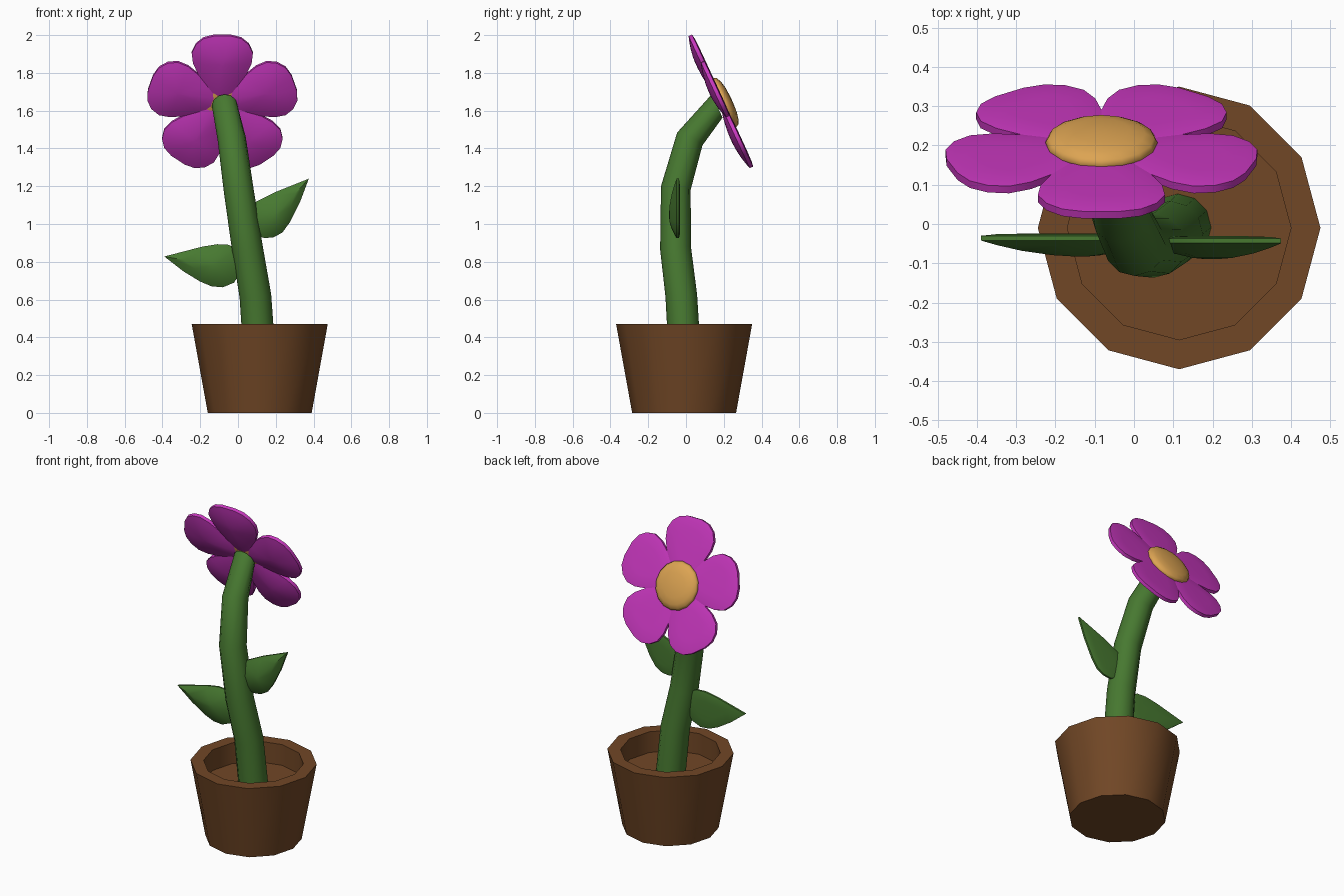
import bpy, bmesh, math
from mathutils import Vector

if "Cube" in bpy.data.objects:
    bpy.data.objects.remove(bpy.data.objects["Cube"])


def material(name, rgb):
    m = bpy.data.materials.new(name)
    m.diffuse_color = (*rgb, 1)
    m.use_nodes = True
    m.node_tree.nodes["Principled BSDF"].inputs["Base Color"].default_value = m.diffuse_color
    return m


BROWN = material("terracotta brown", (0.165, 0.063, 0.019))
GREEN = material("leaf green", (0.063, 0.190, 0.030))
PURPLE = material("petal magenta", (0.570, 0.038, 0.510))
GOLD = material("centre gold", (0.720, 0.370, 0.085))


def skin(name, rings, mat, angle=40, cap_start=True):
    """Join rings of equal point count with quads and cap the ends."""
    bm = bmesh.new()
    vs = [[bm.verts.new(p) for p in ring] for ring in rings]
    n = len(vs[0])
    for a, b in zip(vs, vs[1:]):
        for i in range(n):
            j = (i + 1) % n
            bm.faces.new((a[i], a[j], b[j], b[i]))
    if cap_start:
        bm.faces.new(vs[0][::-1])
    bm.faces.new(vs[-1])
    bmesh.ops.recalc_face_normals(bm, faces=bm.faces)
    me = bpy.data.meshes.new(name)
    bm.to_mesh(me)
    bm.free()
    me.materials.append(mat)
    ob = bpy.data.objects.new(name, me)
    bpy.context.collection.objects.link(ob)
    bpy.ops.object.select_all(action='DESELECT')
    ob.select_set(True)
    bpy.context.view_layer.objects.active = ob
    bpy.ops.object.shade_smooth_by_angle(angle=math.radians(angle))
    return ob


def circle(c, u, v, r, n):
    return [c + r * (math.cos(t) * u + math.sin(t) * v)
            for t in (2 * math.pi * i / n for i in range(n))]


def pad(name, outline, origin, u, v, w, rim, bulge, mat):
    """Flat face on one side, rim, then a dome bulging along w."""
    cx = sum(p[0] for p in outline) / len(outline)
    cy = sum(p[1] for p in outline) / len(outline)

    def ring(s, h):
        return [origin + u * (cx + (a - cx) * s) + v * (cy + (b - cy) * s) + w * h
                for a, b in outline]
    rings = [ring(0.5, -0.006), ring(0.85, -0.004), ring(1, 0)]
    rings += [ring(s, rim + bulge * (1 - s * s)) for s in (1, 0.85, 0.6, 0.3, 0.08)]
    return skin(name, rings, mat)


X, Y, Z = Vector((1, 0, 0)), Vector((0, 1, 0)), Vector((0, 0, 1))

# Pot with hollow rim and soil level
profile = [(0.275, 0), (0.36, 0.47), (0.285, 0.47), (0.285, 0.34)]
skin("pot", [circle(Vector((0.115, -0.01, z)), X, Y, r, 12) for r, z in profile], BROWN)

# Flower frame: faces back and up
N = Vector((0, 0.907, 0.42)).normalized()
U = X.cross(N)
U = U if U.z > 0 else -U
C = Vector((-0.083, 0.2, 1.64))

# Bent stem
path = [Vector(p) for p in ((0.112, -0.008, 0.33), (0.092, -0.025, 0.62), (0.05, -0.055, 0.87),
                            (0.002, -0.054, 1.19), (-0.033, 0.02, 1.45), (-0.07, 0.165, 1.625))]
radii = [0.085, 0.084, 0.082, 0.079, 0.075, 0.068]
rings = []
for i, (p, r) in enumerate(zip(path, radii)):
    d = (path[min(i + 1, 5)] - path[max(i - 1, 0)]).normalized() if i < 5 else N
    side = (X - d * X.dot(d)).normalized()
    rings.append(circle(p, side, d.cross(side), r, 12))
skin("stem", rings, GREEN)

# Five petals around the centre
half = [(0.025, 0.03), (0.10, 0.085), (0.17, 0.125), (0.24, 0.155),
        (0.30, 0.162), (0.35, 0.14), (0.385, 0.10), (0.40, 0.045)]
outline = half + [(a, -b) for a, b in reversed(half)]
for k in range(5):
    t = math.radians(90 + 72 * k)
    radial = X * math.cos(t) + U * math.sin(t)
    across = U * math.cos(t) - X * math.sin(t)
    pad(f"petal_{k + 1}", outline, C, radial, across, -N, 0.02, 0.028, PURPLE)

# Golden flower centre: flattened dome on both sides
disk = []
for i in range(9):
    a = math.radians(-86 + 172 * i / 8)
    disk.append(circle(C + N * (0.008 + 0.038 * math.sin(a)), X, U, 0.143 * math.cos(a) ** 0.8, 16))
skin("flower_centre", disk, GOLD, angle=60)

# Two leaves, domed toward the front
right = [(0.04, 1.02), (0.09, 1.115), (0.20, 1.17), (0.375, 1.24), (0.33, 1.12), (0.275, 1.01),
         (0.235, 0.955), (0.19, 0.93), (0.14, 0.925), (0.09, 0.945)]
left = [(0.03, 0.78), (0.0, 0.865), (-0.05, 0.89), (-0.11, 0.893), (-0.19, 0.88), (-0.39, 0.828),
        (-0.29, 0.75), (-0.20, 0.695), (-0.14, 0.67), (-0.08, 0.665), (-0.02, 0.69)]
pad("right_leaf", right, Vector((0, -0.037, 0)), X, Z, -Y, 0.012, 0.041, GREEN)
pad("left_leaf", left, Vector((0, -0.03, 0)), X, Z, -Y, 0.012, 0.041, GREEN)
